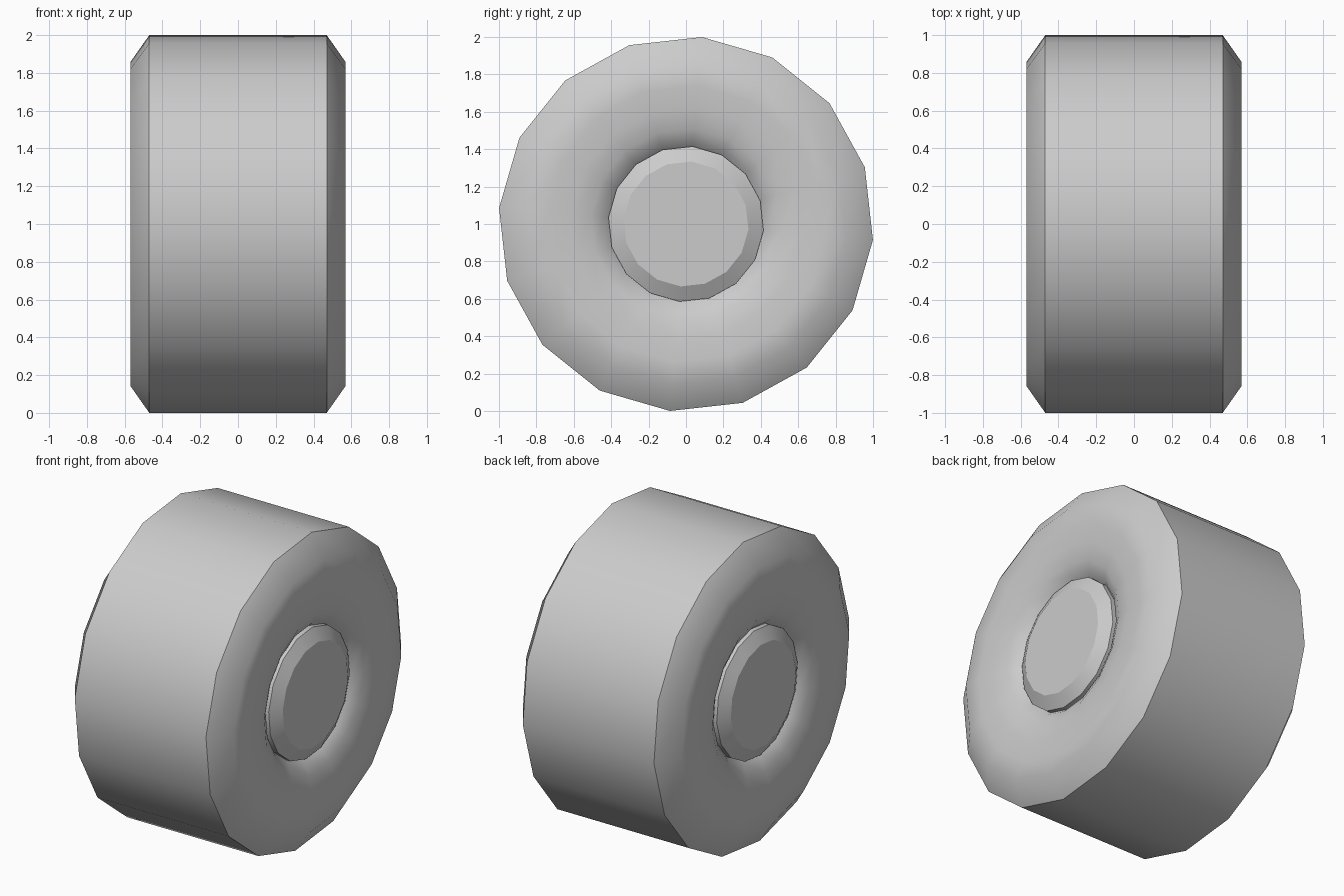
import bpy, bmesh, math

if "Cube" in bpy.data.objects:
    bpy.data.objects.remove(bpy.data.objects["Cube"])

SIDES = 16
PHASE = math.radians(-4.9)


def lathe(name, profile, angle, cap=False):
    """Spin a (radius, x) profile around the x axis through z = 1."""
    bm = bmesh.new()
    rings = []
    for r, x in profile:
        ring = []
        for i in range(SIDES):
            a = PHASE + math.tau * i / SIDES
            ring.append(bm.verts.new((x, r * math.cos(a), 1 + r * math.sin(a))))
        rings.append(ring)
    for lo, hi in zip(rings, rings[1:]):
        for i in range(SIDES):
            j = (i + 1) % SIDES
            bm.faces.new((lo[i], lo[j], hi[j], hi[i]))
    if cap:
        bm.faces.new(rings[0])
        bm.faces.new(rings[-1])
    bmesh.ops.recalc_face_normals(bm, faces=bm.faces)
    mesh = bpy.data.meshes.new(name)
    bm.to_mesh(mesh)
    bm.free()
    ob = bpy.data.objects.new(name, mesh)
    bpy.context.collection.objects.link(ob)
    bpy.ops.object.select_all(action='DESELECT')
    ob.select_set(True)
    bpy.context.view_layer.objects.active = ob
    bpy.ops.object.shade_smooth_by_angle(angle=math.radians(angle))
    return ob


def both_sides(half):
    """Complete a right-hand profile with its mirror on the left."""
    return half + [(r, -x) for r, x in reversed(half)]


# Tyre: tread, chamfered shoulder, rounded side wall dipping to the hub
lathe("tyre", both_sides([(0.40, 0.46), (0.44, 0.505), (0.51, 0.545),
                          (0.62, 0.565), (0.74, 0.57), (0.86, 0.57),
                          (1.003, 0.47)]), 45)

# Hub: chamfered plug running through the tyre
lathe("hub", both_sides([(0.335, 0.555), (0.416, 0.51)]), 25, cap=True)
